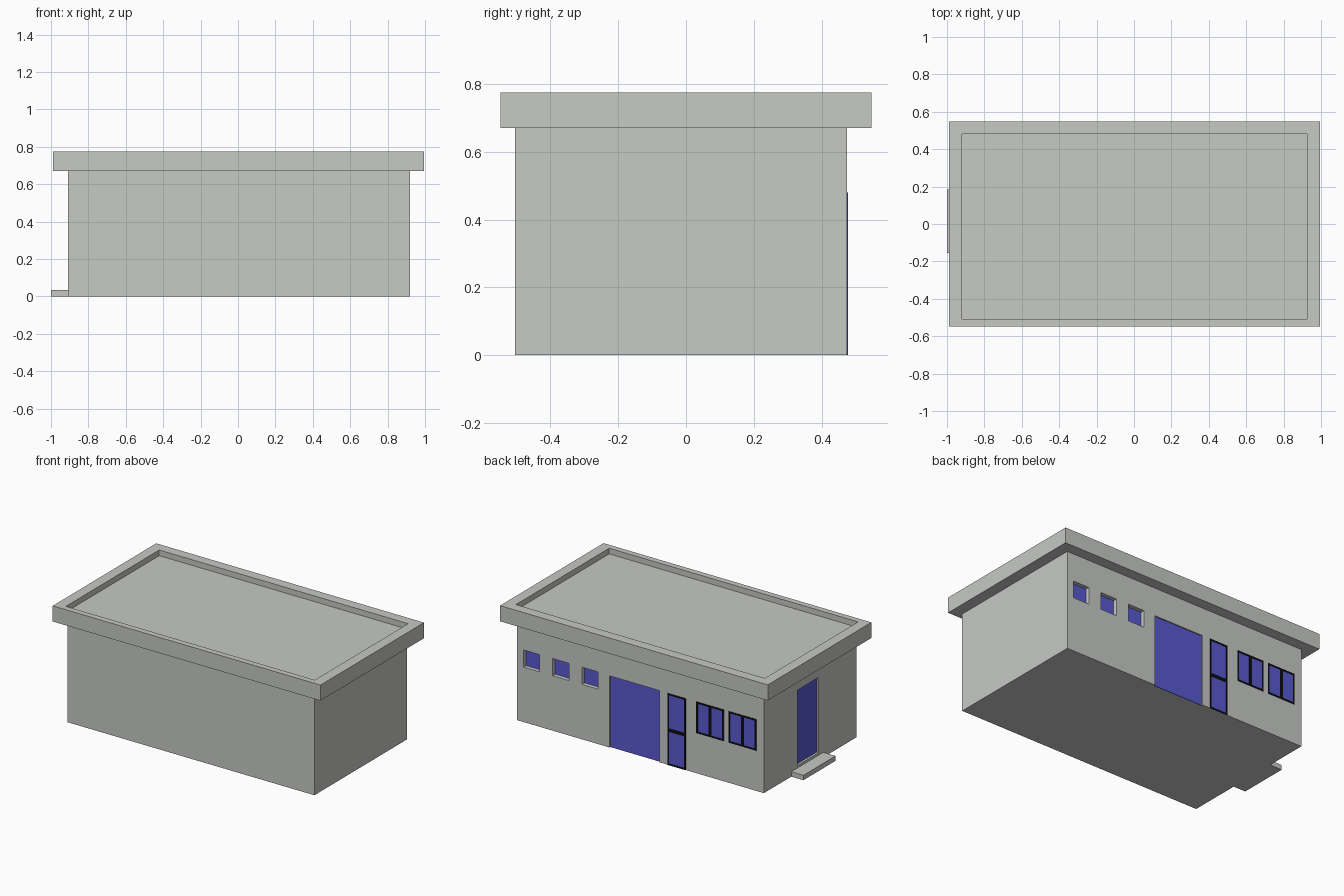
import bpy, bmesh

if "Cube" in bpy.data.objects:
    bpy.data.objects.remove(bpy.data.objects["Cube"])


def material(name, rgb):
    m = bpy.data.materials.new(name)
    m.diffuse_color = (*rgb, 1)
    m.use_nodes = True
    m.node_tree.nodes["Principled BSDF"].inputs["Base Color"].default_value = m.diffuse_color
    return m


GREY = material("concrete grey", (0.57, 0.585, 0.56))
BLUE = material("glass blue", (0.10, 0.10, 0.64))
BLACK = material("frame black", (0.004, 0.004, 0.004))


def box(name, x, y, z, mat):
    """Axis-aligned box from (min, max) pairs."""
    bm = bmesh.new()
    bmesh.ops.create_cube(bm, size=1)
    for v in bm.verts:
        v.co = [r[0] if c < 0 else r[1] for c, r in zip(v.co, (x, y, z))]
    me = bpy.data.meshes.new(name)
    bm.to_mesh(me)
    bm.free()
    me.materials.append(mat)
    ob = bpy.data.objects.new(name, me)
    bpy.context.collection.objects.link(ob)
    return ob


def cut(target, x, y, z):
    """Subtract a box from the target and drop the cutter."""
    c = box("cutter", x, y, z, GREY)
    c.hide_render = True
    mod = target.modifiers.new("cut", 'BOOLEAN')
    mod.operation, mod.solver, mod.object = 'DIFFERENCE', 'EXACT', c
    bpy.context.view_layer.objects.active = target
    bpy.ops.object.modifier_apply(modifier=mod.name)
    bpy.data.objects.remove(c)


def frame(name, x, z, bars, y, w=0.011):
    """Black border on the back wall; bars are (axis, position) dividers."""
    box(name + "_left", (x[0], x[0] + w), y, z, BLACK)
    box(name + "_right", (x[1] - w, x[1]), y, z, BLACK)
    inner = (x[0] + w, x[1] - w)
    box(name + "_bottom", inner, y, (z[0], z[0] + w), BLACK)
    box(name + "_top", inner, y, (z[1] - w, z[1]), BLACK)
    for axis, p in bars:
        if axis == 'x':
            box(name + "_mullion", (p - w, p + w), y, (z[0] + w, z[1] - w), BLACK)
        else:
            box(name + "_rail", inner, y, (p - w, p + w), BLACK)


BACK, LEFT = 0.475, -0.91

# Main walls and flat roof with sunken top
walls = box("walls", (LEFT, 0.92), (-0.505, BACK), (0, 0.67), GREY)
roof = box("roof", (-0.99, 0.995), (-0.548, 0.548), (0.67, 0.775), GREY)
cut(roof, (-0.92, 0.925), (-0.508, 0.48), (0.737, 0.9))

# Three small recessed windows
for x0 in (0.752, 0.536, 0.320):
    x, z = (x0, x0 + 0.12), (0.368, 0.483)
    cut(walls, x, (BACK - 0.03, 0.6), z)
    box("small_window", x, (BACK - 0.031, BACK - 0.027), z, BLUE)

# Wide garage door
x = (-0.137, 0.233)
cut(walls, x, (BACK - 0.012, 0.6), (-0.1, 0.48))
box("garage_door", x, (BACK - 0.013, BACK - 0.008), (0, 0.48), BLUE)

# Framed glass door and two double windows
FRAME_Y, GLASS_Y = (BACK - 0.002, BACK + 0.003), (BACK - 0.002, BACK + 0.001)
for name, x, z, bars in (
        ("glass_door", (-0.332, -0.196), (0.0, 0.48), [('z', 0.235)]),
        ("double_window_a", (-0.613, -0.41), (0.27, 0.48), [('x', -0.512)]),
        ("double_window_b", (-0.855, -0.648), (0.27, 0.48), [('x', -0.752)])):
    box(name + "_pane", x, GLASS_Y, z, BLUE)
    frame(name + "_frame", x, z, bars, FRAME_Y)

# Recessed side door with doorstep
y, z = (-0.105, 0.117), (0.05, 0.555)
cut(walls, (-1.2, LEFT + 0.018), y, z)
box("side_door", (LEFT + 0.014, LEFT + 0.019), y, z, BLUE)
box("doorstep", (-1.0, LEFT), (-0.155, 0.185), (0, 0.033), GREY)
